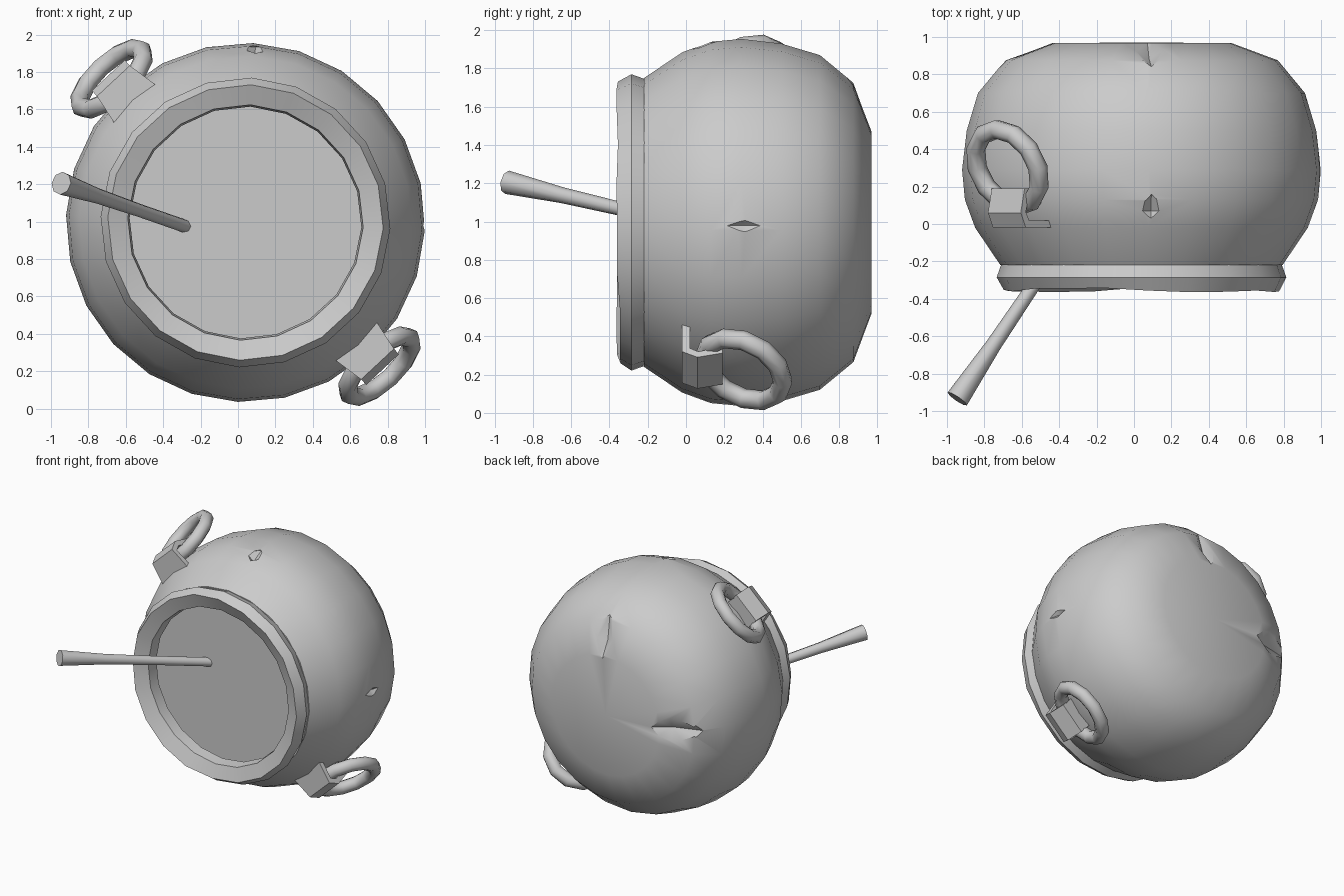
import bpy, bmesh, random
from math import cos, sin, pi, radians
from mathutils import Matrix, Vector

if "Cube" in bpy.data.objects:
    bpy.data.objects.remove(bpy.data.objects["Cube"])

random.seed(4)
CX, CZ = 0.04, 0.995


def finish(bm, name, angle=40):
    bmesh.ops.recalc_face_normals(bm, faces=bm.faces)
    me = bpy.data.meshes.new(name)
    bm.to_mesh(me)
    bm.free()
    ob = bpy.data.objects.new(name, me)
    bpy.context.collection.objects.link(ob)
    if angle:
        smooth(ob, angle)
    return ob


def smooth(ob, angle):
    bpy.ops.object.select_all(action='DESELECT')
    ob.select_set(True)
    bpy.context.view_layer.objects.active = ob
    bpy.ops.object.shade_smooth_by_angle(angle=radians(angle))


def lathe(profile, n, closed=False, jitter=None):
    """Spin (y, r) points round the pot axis; r = 0 makes a pole."""
    bm = bmesh.new()
    rings = []
    for k, (y, r) in enumerate(profile):
        if r == 0:
            rings.append([bm.verts.new((CX, y, CZ))] * n)
            continue
        ring = []
        for i in range(n):
            a = 2 * pi * i / n - radians(2.4)
            dy = random.uniform(-.014, .012) if k == jitter else 0
            ring.append(bm.verts.new((CX + r * cos(a), y + dy, CZ + r * sin(a))))
        rings.append(ring)
    pairs = list(zip(rings, rings[1:]))
    if closed:
        pairs.append((rings[-1], rings[0]))
    for p, q in pairs:
        for i in range(n):
            j = (i + 1) % n
            bm.faces.new(list(dict.fromkeys((p[i], p[j], q[j], q[i]))))
    return bm


def frame(deg):
    """Local Z points radially out of the pot, local X runs round it."""
    return Matrix.Translation((CX, 0, CZ)) @ Matrix.Rotation(radians(deg), 4, 'Y')


# pot body, lying on its side with the mouth towards -y
pot = finish(lathe([(.97, 0), (.968, .48), (.875, .73), (.70, .875), (.50, .935),
                    (.29, .96), (.13, .945), (-.02, .89), (-.22, .755),
                    (-.22, .66), (.02, .87), (.05, .85), (.05, 0)], 24), "pot_body", 0)

# dents and gashes in the body: frame angle, location, tilt, size
dents = [(2, (0.02, .07, .94), 0, (.075, .10, .055)),
         (91, (0, .31, .965), 0, (.04, .15, .04)),
         (4, (0, .94, .60), 24, (.10, .06, .33)),
         (-88, (0, .94, .56), 24, (.10, .06, .36))]
for deg, loc, tilt, size in dents:
    bm = bmesh.new()
    bmesh.ops.create_uvsphere(bm, u_segments=4, v_segments=2, radius=1)
    bm.transform(frame(deg) @ Matrix.Translation(loc)
                 @ Matrix.Rotation(radians(tilt), 4, 'X') @ Matrix.Diagonal((*size, 1)))
    cutter = finish(bm, "dent_cutter", 0)
    cutter.hide_render = True
    mod = pot.modifiers.new("dent", 'BOOLEAN')
    mod.operation, mod.solver, mod.object = 'DIFFERENCE', 'EXACT', cutter
    bpy.context.view_layer.objects.active = pot
    bpy.ops.object.modifier_apply(modifier=mod.name)
    bpy.data.objects.remove(cutter)
smooth(pot, 40)

# uneven rim and the contents behind it
finish(lathe([(-.215, .75), (-.285, .775), (-.352, .737), (-.31, .63), (-.22, .62)],
             20, True, jitter=2), "pot_rim", 30)
finish(lathe([(.03, 0), (.03, .86)], 24), "liquid")

# two ring handles, each held by a folded strap
strap = [(-.02, .87), (-.02, 1.035), (.06, 1.075), (.19, 1.045), (.19, .92),
         (.15, .92), (.15, 1.01), (.065, 1.035), (.02, 1.01), (.02, .87)]
for side, deg in (("upper", -43), ("lower", 137)):
    bpy.ops.mesh.primitive_torus_add(major_segments=12, minor_segments=8,
                                     major_radius=.222, minor_radius=.052)
    ring = bpy.context.object
    ring.name = side + "_ring_handle"
    ring.matrix_world = (frame(deg) @ Matrix.Translation((0, .3, 1.05))
                         @ Matrix.Rotation(radians(22), 4, 'X'))
    smooth(ring, 50)

    bm = bmesh.new()
    ends = []
    for s in (-1, 1):
        ends.append([bm.verts.new((s * (.15 if r < .9 else .12), y, r)) for y, r in strap])
    a, b = ends
    m = len(strap)
    for i in range(m):
        j = (i + 1) % m
        bm.faces.new((a[i], a[j], b[j], b[i]))
    bm.faces.new(a)
    bm.faces.new(b)
    bm.transform(frame(deg))
    finish(bm, side + "_strap", 25)

# stirring stick, flared at its free end
tip, end = Vector((-.945, -.935, 1.205)), Vector((-.255, .09, .965))
axis = end - tip
rot = axis.to_track_quat('Z', 'Y').to_matrix()
bm = bmesh.new()
rows = []
for t, r in ((0, .062), (.28, .042), (.6, .036), (1, .036)):
    rows.append([bm.verts.new(tip + axis * t + rot @ Vector((r * cos(k * pi / 4), r * sin(k * pi / 4), 0)))
                 for k in range(8)])
for p, q in zip(rows, rows[1:]):
    for i in range(8):
        bm.faces.new((p[i], p[(i + 1) % 8], q[(i + 1) % 8], q[i]))
bm.faces.new(rows[0])
bm.faces.new(rows[-1])
finish(bm, "stirring_stick", 50)
